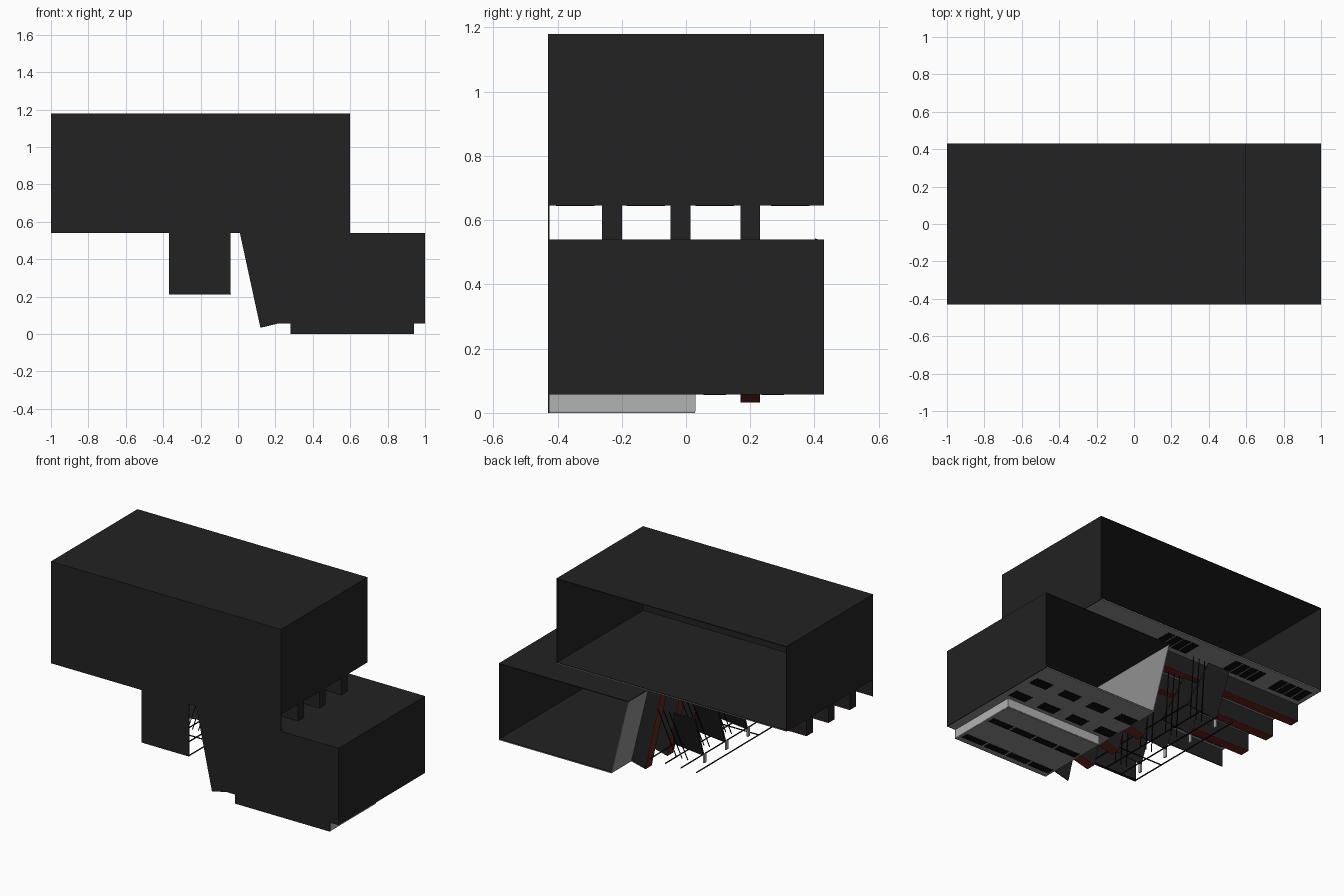
import bpy, bmesh
from mathutils import Vector

if "Cube" in bpy.data.objects:
    bpy.data.objects.remove(bpy.data.objects["Cube"])


def mat(name, r, g, b):
    m = bpy.data.materials.new(name)
    m.diffuse_color = (r, g, b, 1)
    m.use_nodes = True
    m.node_tree.nodes["Principled BSDF"].inputs["Base Color"].default_value = m.diffuse_color
    return m


DARK = mat("dark_cladding", .016, .016, .016)
BLACK = mat("black_glass", .004, .004, .004)
GREY = mat("grey_soffit", .28, .28, .28)
LIGHT = mat("light_grey", .45, .45, .45)
RED = mat("red_edge", .13, .017, .013)


def finish(bm, name, m):
    bmesh.ops.recalc_face_normals(bm, faces=bm.faces)
    me = bpy.data.meshes.new(name)
    bm.to_mesh(me)
    bm.free()
    me.materials.append(m)
    ob = bpy.data.objects.new(name, me)
    bpy.context.collection.objects.link(ob)
    return ob


def prism(name, pts, y0, y1, m):
    """Extrude an x-z outline from y0 to y1."""
    bm = bmesh.new()
    f = bm.faces.new([bm.verts.new((x, y0, z)) for x, z in pts])
    r = bmesh.ops.extrude_face_region(bm, geom=[f])
    for v in r["geom"]:
        if isinstance(v, bmesh.types.BMVert):
            v.co.y = y1
    return finish(bm, name, m)


def box(name, x0, x1, y0, y1, z0, z1, m):
    return prism(name, [(x0, z0), (x1, z0), (x1, z1), (x0, z1)], y0, y1, m)


def rod(name, a, b, r, m):
    a, b = Vector(a), Vector(b)
    bm = bmesh.new()
    bmesh.ops.create_cone(bm, segments=6, radius1=r, radius2=r, depth=(b - a).length, cap_ends=True)
    q = (b - a).to_track_quat('Z', 'Y')
    for v in bm.verts:
        v.co = q @ v.co + (a + b) / 2
    return finish(bm, name, m)


T = .005
YF, YB = -.43, .43

# Upper volume, open at the back
box("upper_roof", -1, .6, YF, YB, 1.18 - T, 1.18, DARK)
box("upper_left_wall", -1, -1 + T, YF + T, YB, .645, 1.18 - T, DARK)
box("upper_right_wall", .6 - T, .6, YF + T, YB, .645, 1.18 - T, DARK)
box("upper_floor", -1 + T, .6 - T, YF + T, YB, .65, .654, DARK)
box("upper_soffit", -1 + T, .6 - T, YF + T, YB, .645, .65, GREY)

# Front facade of the upper volume with its hanging tab
prism("upper_front_panel", [(-1, .54), (-.37, .54), (-.37, .21), (-.04, .21), (-.04, .54),
                            (.6, .54), (.6, 1.175), (-1, 1.175)], YF, YF + T, DARK)

# Lower volume, open at the back, with a leaning left wall
box("lower_roof", .1, 1, YF + T, YB, .54 - T, .54, DARK)
box("lower_right_wall", 1 - T, 1, YF + T, YB, .057, .54 - T, DARK)
box("lower_floor", .22, 1 - T, YF + T, YB, .062, .066, DARK)
box("lower_soffit", .22, 1 - T, YF + T, YB, .057, .062, GREY)
prism("leaning_wall", [(.1, .54), (.218, .057), (.223, .057), (.105, .54)], YF + T, YB, GREY)
prism("lower_front_panel", [(.01, .54), (.12, .033), (.218, .057), (.28, .057), (.28, 0), (.94, 0),
                            (.94, .057), (1, .057), (1, .54)], YF, YF + T, DARK)
box("base_plinth_sides", .28, .94, YF + T, .03, .004, .057, LIGHT)
box("base_plinth_bottom", .282, .938, YF + T, .028, 0, .004, GREY)

# Three ribs that run under the upper floor and turn down the leaning wall
RIBS = [-.23, -.017, .2]
for i, y in enumerate(RIBS):
    a, b = y - .031, y + .031
    prism(f"rib_{i}", [(-1, .645), (-1, .544), (.013, .544), (.122, .037), (.218, .06),
                       (.1, .54), (.6, .54), (.6, .645)], a, b, DARK)
    prism(f"rib_red_edge_{i}", [(-1, .544), (-1, .54), (.01, .54), (.12, .033), (.218, .057),
                                (.218, .06), (.122, .037), (.013, .544)], a, b, RED)

# Windows set in the undersides
for k in range(4):
    x = .9 - k * .205
    for j, y in enumerate((.27, .09)):
        box(f"soffit_window_{j}_{k}", x - .06, x + .06, y - .035, y + .035, .056, .058, BLACK)
    x = .85 - k * .16
    for j, y in enumerate((-.14, -.37)):
        box(f"plinth_window_{j}_{k}", x - .074, x + .074, y - .025, y + .025, -.0005, .001, BLACK)
for g, xc in enumerate((-.04, -.53, -.86)):
    for j, y in enumerate((.325, .09, -.125, -.345)):
        for k in range(4):
            x = xc + (k - 1.5) * .058
            box(f"upper_window_{g}_{j}_{k}", x - .025, x + .025, y - .06, y + .06, .644, .646, BLACK)

# Hanging frame rods behind the front tab
for k in range(4):
    x = -.366 + k * .108
    rod(f"frame_rod_{k}", (x, YF + T, .214), (x, .42, .214), .004, BLACK)
for k, y in enumerate((-.42, -.2)):
    rod(f"frame_cross_rod_{k}", (-.366, y, .214), (-.042, y, .214), .004, BLACK)

# Tilted panels and slanted hangers, one set per bay
for k in range(4):
    y = .41 - k * .217
    bm = bmesh.new()
    q = [(-.35, y, .54), (-.2, y, .54), (-.13, y - .1, .29), (-.34, y - .1, .27)]
    f = bm.faces.new([bm.verts.new(p) for p in q])
    ob = finish(bm, f"tilted_panel_{k}", DARK)
    ob.modifiers.new("thickness", 'SOLIDIFY').thickness = .008
    box(f"panel_end_{k}", -.345, -.335, y - .12, y - .1, .225, .28, LIGHT)
    for j in range(3):
        x = -.17 + j * .04
        rod(f"hanger_{k}_{j}", (x, y, .54), (x - .06, y - .1, .214), .003, BLACK)
